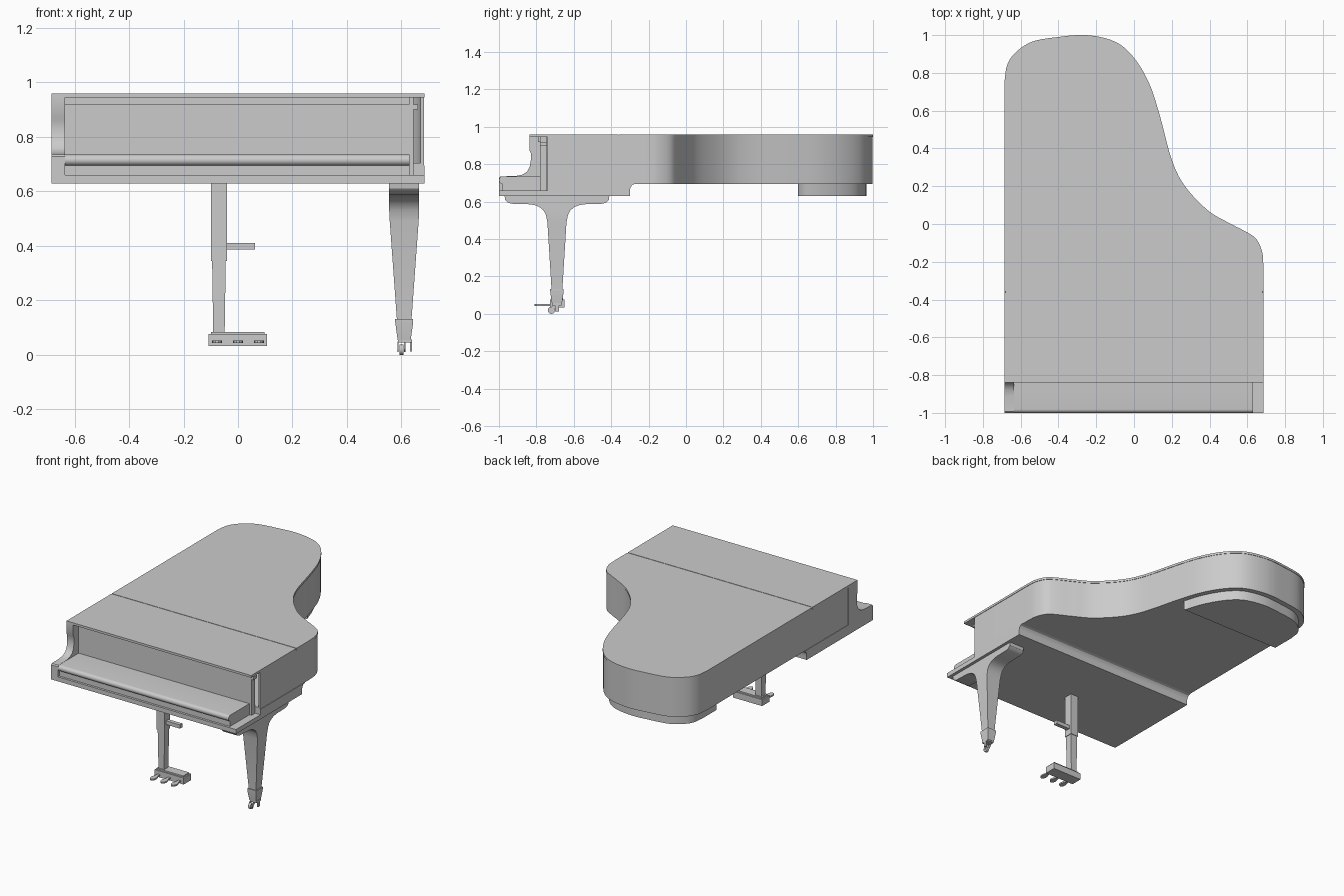
import bpy, bmesh, math
from mathutils import Vector

if "Cube" in bpy.data.objects:
    bpy.data.objects.remove(bpy.data.objects["Cube"])


def finish(name, bm, smooth=True):
    bmesh.ops.recalc_face_normals(bm, faces=bm.faces[:])
    me = bpy.data.meshes.new(name)
    bm.to_mesh(me)
    bm.free()
    ob = bpy.data.objects.new(name, me)
    bpy.context.collection.objects.link(ob)
    if smooth:
        bpy.ops.object.select_all(action='DESELECT')
        ob.select_set(True)
        bpy.context.view_layer.objects.active = ob
        bpy.ops.object.shade_smooth_by_angle(angle=math.radians(30))
    return ob


def prism(name, pts, a, b, axis='z'):
    """Extrude a 2D outline: (x, y) along z, or (y, z) along x."""
    bm = bmesh.new()
    put = (lambda p, t: (p[0], p[1], t)) if axis == 'z' else (lambda p, t: (t, p[0], p[1]))
    lo = [bm.verts.new(put(p, a)) for p in pts]
    hi = [bm.verts.new(put(p, b)) for p in pts]
    n = len(pts)
    bm.faces.new(lo)
    bm.faces.new(hi)
    for i in range(n):
        j = (i + 1) % n
        bm.faces.new((lo[i], lo[j], hi[j], hi[i]))
    return finish(name, bm)


def box(name, x0, x1, y0, y1, z0, z1):
    return prism(name, [(x0, y0), (x1, y0), (x1, y1), (x0, y1)], z0, z1)


def loft(name, cx, rows):
    """Stack of rectangles: (z, y0, y1, half width in x)."""
    bm = bmesh.new()
    rings = [[bm.verts.new(p) for p in ((cx - w, y0, z), (cx + w, y0, z), (cx + w, y1, z), (cx - w, y1, z))]
             for z, y0, y1, w in rows]
    bm.faces.new(rings[0])
    bm.faces.new(rings[-1])
    for r, s in zip(rings, rings[1:]):
        for i in range(4):
            bm.faces.new((r[i], r[(i + 1) % 4], s[(i + 1) % 4], s[i]))
    return finish(name, bm)


def spline(pts, steps=5):
    """Catmull-Rom curve through the points."""
    p = [Vector(q) for q in pts]
    p = [2 * p[0] - p[1]] + p + [2 * p[-1] - p[-2]]
    out = []
    for a, b, c, d in zip(p, p[1:], p[2:], p[3:]):
        for k in range(steps):
            t = k / steps
            out.append(0.5 * (2 * b + (c - a) * t + (2 * a - 5 * b + 4 * c - d) * t * t
                              + (3 * b - a - 3 * c + d) * t ** 3))
    return out + [p[-2]]


def inset(pts, d):
    """Move a counter-clockwise open path inward."""
    out = []
    for i, q in enumerate(pts):
        t = (pts[min(i + 1, len(pts) - 1)] - pts[max(i - 1, 0)]).normalized()
        out.append(q + Vector((-t.y, t.x)) * d)
    return out


# curved outline from the right side, round the tail, to the left side
curve = spline([(.685, -.22), (.679, -.15), (.65, -.083), (.6, -.045), (.5, .007), (.39, .073),
                (.27, .2), (.2, .34), (.135, .58), (.08, .745), (0, .88), (-.1, .965), (-.25, 1),
                (-.4, .99), (-.54, .965), (-.63, .905), (-.672, .84), (-.685, .76)])
V = Vector

# lid in two leaves
prism('main_lid', [V((-.685, -.358)), V((.685, -.358))] + curve, .945, .96)
box('front_lid', -.685, .685, -.838, -.362, .945, .96)
box('lid_hinge', -.68, .68, -.37, -.35, .946, .957)

# hollow rim with its bottom board
outer = inset([V((.685, -.74))] + curve + [V((-.685, -.74))], .003)
inner = inset(outer, .012)
prism('rim', outer + inner[::-1], .695, .947)
prism('bottom_board', outer, .695, .705)

# key bed with a coved rear edge
prism('key_bed', [(-1, .63), (-.30, .63), (-.30, .663), (-.296, .678), (-.286, .69), (-.268, .696),
                  (-.74, .696), (-.74, .66), (-1, .66)], -.685, .685, 'x')

# block under the tail
tail = [p for p in inset(curve, .037) if p.y > .6]
prism('tail_block', [V((-.648, .6)), V((tail[0].x + .008, .6))] + tail, .63, .697)

# left cheek
prism('left_cheek', [(-.74, .66), (-1, .66), (-1, .728), (-.993, .735), (-.91, .737), (-.875, .744),
                     (-.85, .76), (-.836, .785), (-.83, .82), (-.83, .86), (-.838, .875),
                     (-.838, .946), (-.74, .946)], -.685, -.635, 'x')

# fallboard, key cover and key slip
box('fallboard', -.635, .63, -.78, -.742, .66, .946)
box('fallboard_rail', -.635, .63, -.79, -.775, .92, .946)
nose = [(-.98 + .02 * math.cos(a), .715 + .02 * math.sin(a))
        for a in [math.radians(90 + 18 * i) for i in range(11)]]
prism('key_cover', [(-.775, .735)] + nose + [(-.775, .695)], -.635, .63, 'x')
box('key_slip', -.635, .63, -.985, -.775, .658, .696)
box('right_post', .63, .645, -.78, -.742, .66, .946)
box('post_catch', .63, .66, -.78, -.742, .90, .92)

# leg with spread bracket and collar
half = [(.63, .28, .055), (.61, .277, .055), (.597, .265, .055), (.589, .245, .055), (.586, .15, .055),
        (.582, .12, .055), (.572, .095, .055), (.555, .073, .055), (.53, .059, .055), (.49, .051, .053),
        (.132, .029, .027), (.132, .036, .033), (.12, .036, .033), (.055, .027, .024)]
loft('right_leg', .61, [(z, -.69 - d, -.69 + d, w) for z, d, w in half])

# caster: plate, fork and wheel
box('caster_plate', .588, .638, -.715, -.665, .045, .057)
for x in (.588, .612):
    prism('caster_fork', [(-.685, .05), (-.71, .05), (-.732, .02), (-.722, .01), (-.705, .025)],
          x - .002, x + .002, 'x')
box('caster_brake', .632, .638, -.70, -.68, .012, .05)
prism('caster_wheel', [(-.72 + .019 * math.cos(i * math.pi / 10), .019 + .019 * math.sin(i * math.pi / 10))
                       for i in range(20)], .592, .608, 'x')

# pedal lyre
loft('lyre_upper_post', -.07, [(.345, -.719, -.661, .029), (.63, -.719, -.661, .029)])
loft('lyre_lower_post', -.07, [(.08, -.712, -.668, .021), (.348, -.715, -.665, .025)])
box('lyre_peg', -.045, .062, -.703, -.677, .386, .411)
box('pedal_box', -.109, .107, -.728, -.65, .033, .076)
box('pedal_box_cap', -.1, .098, -.72, -.657, .075, .085)
for x in (-.077, 0, .077):
    side = [(.008, -.70), (.009, -.748), (.015, -.765), (.018, -.785), (.014, -.802), (.005, -.81)]
    prism('pedal', [(x + a, b) for a, b in side] + [(x - a, b) for a, b in side[::-1]], .043, .053)
